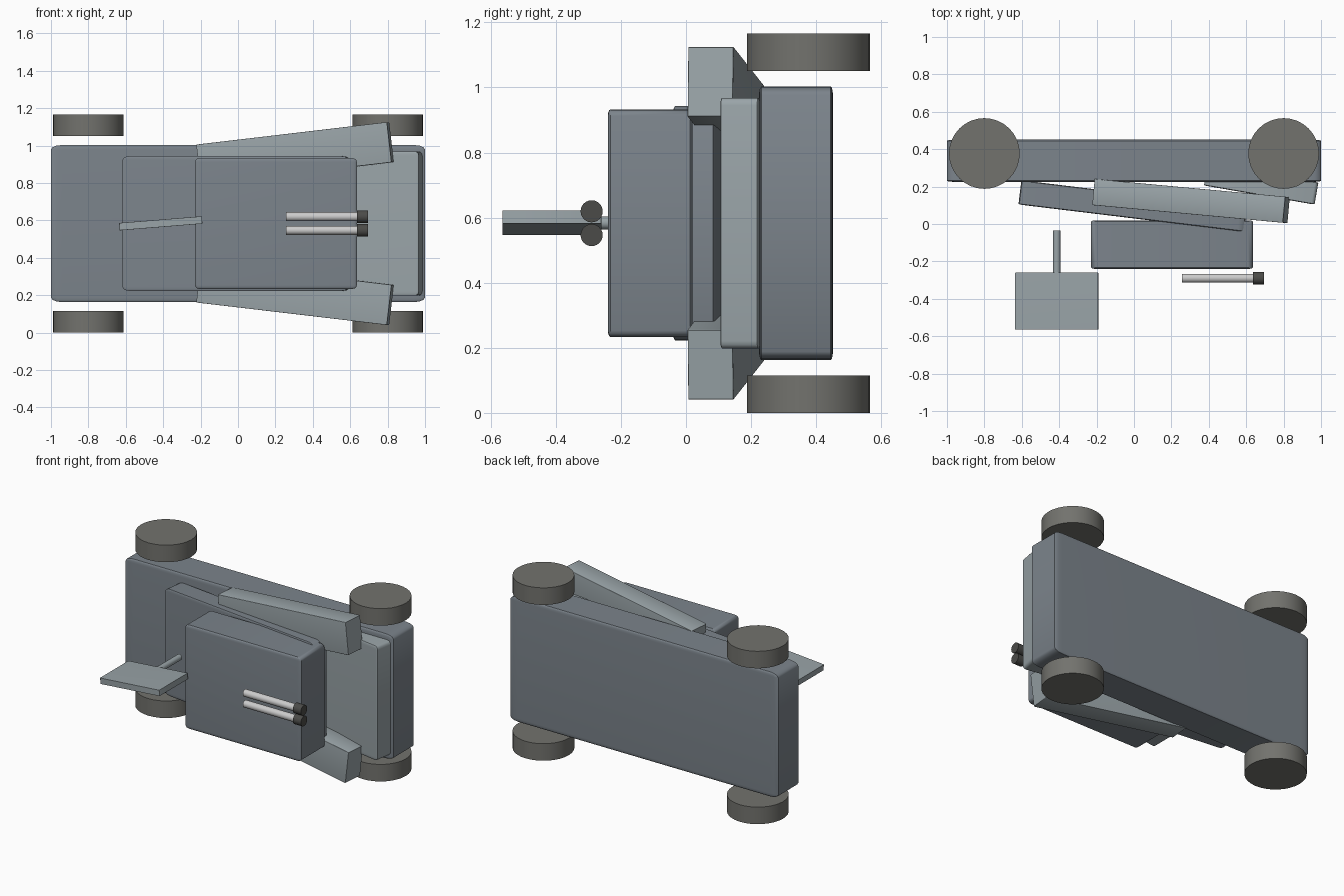
import bpy, bmesh, math
from mathutils import Matrix, Euler

if "Cube" in bpy.data.objects:
    bpy.data.objects.remove(bpy.data.objects["Cube"])

MID = 0.583  # symmetry plane of the vehicle (it lies on its side)


def material(name, rgb):
    m = bpy.data.materials.new(name)
    m.diffuse_color = (*rgb, 1)
    m.use_nodes = True
    m.node_tree.nodes["Principled BSDF"].inputs["Base Color"].default_value = m.diffuse_color
    return m


SLATE = material("slate", (0.20, 0.23, 0.26))
STEEL = material("steel", (0.32, 0.37, 0.39))
RUBBER = material("rubber", (0.17, 0.17, 0.155))
METAL = material("metal", (0.70, 0.67, 0.67))
DARK = material("dark", (0.07, 0.07, 0.065))


def finish(bm, name, mat):
    bmesh.ops.recalc_face_normals(bm, faces=bm.faces)
    me = bpy.data.meshes.new(name)
    bm.to_mesh(me)
    bm.free()
    me.materials.append(mat)
    ob = bpy.data.objects.new(name, me)
    bpy.context.collection.objects.link(ob)
    bpy.context.view_layer.objects.active = ob
    ob.select_set(True)
    bpy.ops.object.shade_smooth_by_angle(angle=math.radians(35))
    ob.select_set(False)
    return ob


def box(name, center, size, mat, bevel=0.0, rot_y=0.0, rot_z=0.0):
    """Unit cube, bevelled, then stretched so the rounding follows the size."""
    bm = bmesh.new()
    bmesh.ops.create_cube(bm, size=1)
    if bevel:
        bmesh.ops.bevel(bm, geom=bm.edges[:], offset=bevel, segments=3,
                        profile=0.5, affect='EDGES')
    rot = Euler((0, math.radians(rot_y), math.radians(rot_z))).to_matrix().to_4x4()
    bm.transform(Matrix.Translation(center) @ rot @ Matrix.Diagonal((*size, 1)))
    return finish(bm, name, mat)


def cylinder(name, center, radius, length, axis, mat, sides=32):
    bm = bmesh.new()
    turn = {'X': Matrix.Rotation(math.pi / 2, 4, 'Y'),
            'Y': Matrix.Rotation(math.pi / 2, 4, 'X'),
            'Z': Matrix.Identity(4)}[axis]
    bmesh.ops.create_cone(bm, cap_ends=True, segments=sides, radius1=radius,
                          radius2=radius, depth=length,
                          matrix=Matrix.Translation(center) @ turn)
    return finish(bm, name, mat)


# Main body, sloped cabin deck, upper block and sloped nose plate
box("chassis", (0, 0.338, MID), (2.0, 0.227, 0.84), SLATE, 0.03)
box("cabin_deck", (-0.007, 0.096, MID), (1.215, 0.13, 0.72), SLATE, 0.03, rot_z=-6.9)
box("upper_block", (0.203, -0.11, MID), (0.866, 0.26, 0.70), SLATE, 0.03)
box("nose_plate", (0.68, 0.214, MID), (0.60, 0.12, 0.77), STEEL, 0.03, rot_z=-9.8)

for side, label in ((1, "upper"), (-1, "lower")):
    # Splayed side fenders
    box("fender_" + label, (0.305, 0.1225, MID + side * 0.375),
        (1.03, 0.14, 0.216), STEEL, 0.01, rot_y=-6.7 * side, rot_z=-5.3)
    # Wheels
    for x, end in ((-0.8, "rear"), (0.8, "front")):
        cylinder(f"wheel_{end}_{label}", (x, 0.377, MID + side * 0.5255),
                 0.189, 0.115, 'Z', RUBBER)
    # Twin barrels with tips
    z = MID + side * 0.0365
    cylinder("barrel_" + label, (0.448, -0.29, z), 0.024, 0.385, 'X', METAL, 24)
    cylinder("barrel_tip_" + label, (0.666, -0.29, z), 0.034, 0.06, 'X', DARK, 24)

# Tilted tail fin on its post
box("fin_plate", (-0.413, -0.412, 0.584), (0.444, 0.304, 0.04), STEEL, 0.01, rot_y=-4.6)
cylinder("fin_post", (-0.413, -0.152, 0.584), 0.02, 0.235, 'Y', STEEL, 24)
